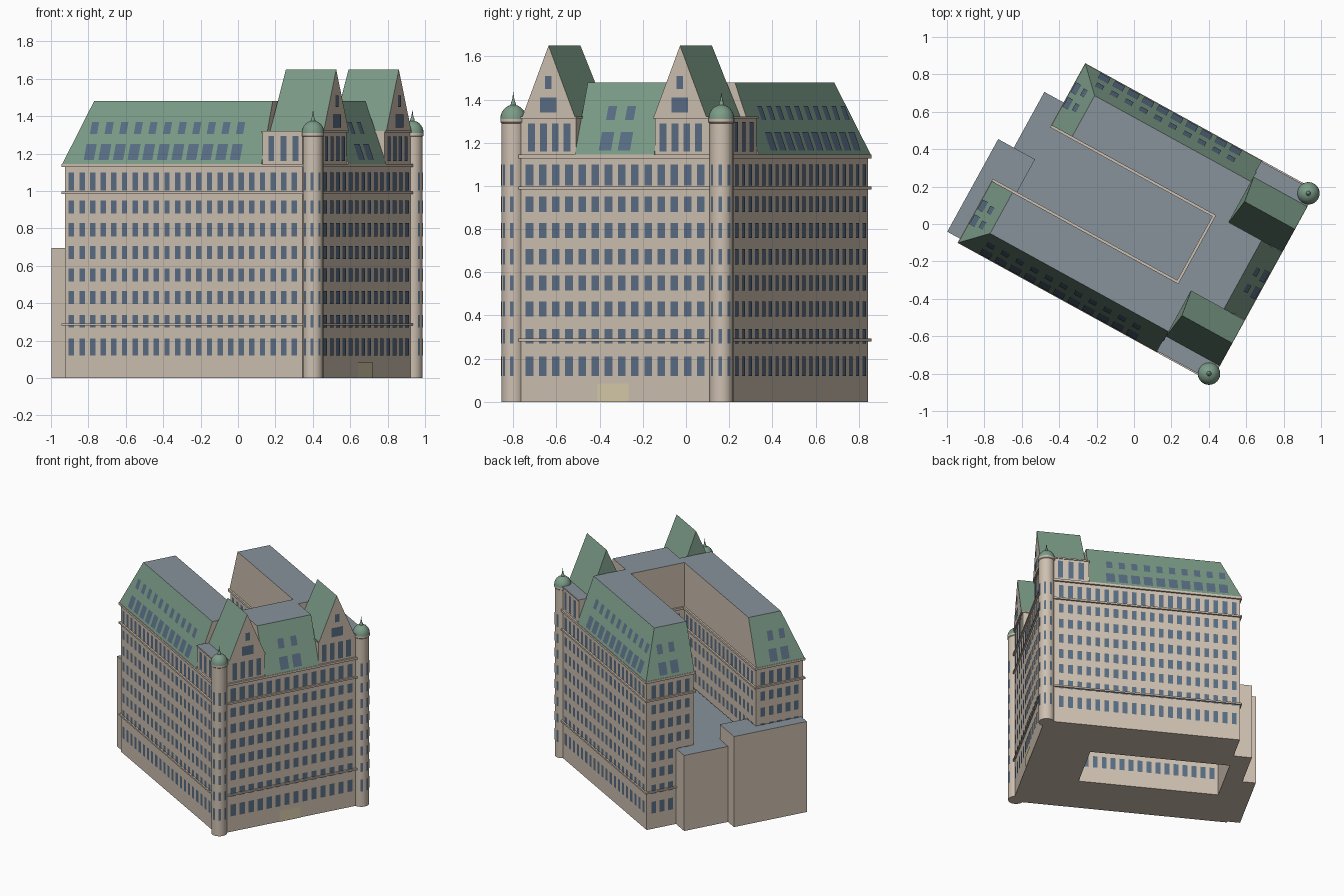
import bpy, bmesh, math
from mathutils import Vector

if "Cube" in bpy.data.objects:
    bpy.data.objects.remove(bpy.data.objects["Cube"])

TURN = math.radians(-28.8)   # whole building is turned on its plot


def material(name, r, g, b):
    m = bpy.data.materials.new(name)
    m.diffuse_color = (r, g, b, 1)
    m.use_nodes = True
    m.node_tree.nodes["Principled BSDF"].inputs["Base Color"].default_value = m.diffuse_color
    return m


WALL = material("stone", .62, .53, .44)
ROOF = material("flat_roof", .25, .29, .33)
GREEN = material("copper", .20, .33, .245)
GLASS = material("glass", .10, .155, .23)
DOOR = material("door", .68, .60, .40)


def finish(name, bm, mat=None, smooth=False):
    """mat=None colours faces by tilt: flat = grey, vertical = stone, sloped = copper"""
    me = bpy.data.meshes.new(name)
    for m in ([mat] if mat else [WALL, ROOF, GREEN]):
        me.materials.append(m)
    bm.normal_update()
    if not mat:
        for f in bm.faces:
            nz = f.normal.z
            f.material_index = 1 if nz > .95 else 0 if nz < .04 else 2
    bm.to_mesh(me)
    bm.free()
    ob = bpy.data.objects.new(name, me)
    ob.rotation_euler.z = TURN
    bpy.context.collection.objects.link(ob)
    if smooth:
        bpy.ops.object.select_all(action='DESELECT')
        ob.select_set(True)
        bpy.context.view_layer.objects.active = ob
        bpy.ops.object.shade_smooth_by_angle(angle=math.radians(40))
    return ob


def hull(name, pts, mat=None):
    bm = bmesh.new()
    vs = [bm.verts.new(p) for p in pts]
    bmesh.ops.convex_hull(bm, input=vs)
    bmesh.ops.dissolve_limit(bm, angle_limit=.01, verts=bm.verts, edges=bm.edges)
    bmesh.ops.recalc_face_normals(bm, faces=bm.faces)
    return finish(name, bm, mat)


def frustum(name, low, z0, high, z1, mat=None):
    """rectangles are (u0, u1, v0, v1)"""
    return hull(name, [(u, v, z) for r, z in ((low, z0), (high, z1))
                       for u in r[:2] for v in r[2:]], mat)


def box(name, rect, z0, z1, mat=None):
    return frustum(name, rect, z0, rect, z1, mat)


def outline(d):
    """U-shaped footprint grown by d"""
    return [(-.765 - d, -.53 - d), (.755 + d, -.53 - d), (.755 + d, .615 + d),
            (-.63 - d, .615 + d), (-.63 - d, .25 - d), (.36 - d, .25 - d),
            (.36 - d, -.165 + d), (-.765 - d, -.165 + d)]


def u_slab(name, d, z0, z1):
    bm = bmesh.new()
    f = bm.faces.new([bm.verts.new((u, v, z0)) for u, v in outline(d)])
    ext = bmesh.ops.extrude_face_region(bm, geom=[f])
    top = [g for g in ext["geom"] if isinstance(g, bmesh.types.BMVert)]
    bmesh.ops.translate(bm, verts=top, vec=(0, 0, z1 - z0))
    bmesh.ops.recalc_face_normals(bm, faces=bm.faces)
    return finish(name, bm, WALL)


def windows(name, a, b, n, rows, width, m0=0, m1=0, out=.004, lean=0, z0=0, mat=GLASS):
    """n columns of panes on the wall from a to b (outside on the right hand)"""
    bm = bmesh.new()
    a, b = Vector((*a, 0)), Vector((*b, 0))
    d = (b - a).normalized()
    nor = d.cross(Vector((0, 0, 1)))
    pitch = ((b - a).length - m0 - m1) / n
    for i in range(n):
        t = m0 + pitch * (i + .5)
        for lo, hi in rows:
            corners = ((-1, lo), (1, lo), (1, hi), (-1, hi))
            bm.faces.new([bm.verts.new(a + d * (t + s * width / 2)
                          + nor * (out - lean * (z - z0)) + Vector((0, 0, z)))
                          for s, z in corners])
    return finish(name, bm, mat)


def lathe(name, profile, centre, mat, sides=24):
    bm = bmesh.new()
    vs = [bm.verts.new((centre[0] + r, centre[1], z)) for r, z in profile]
    es = [bm.edges.new(p) for p in zip(vs, vs[1:])]
    bmesh.ops.spin(bm, geom=vs + es, cent=(*centre, 0), axis=(0, 0, 1),
                   angle=math.tau, steps=sides)
    bmesh.ops.remove_doubles(bm, verts=bm.verts, dist=1e-5)
    bmesh.ops.recalc_face_normals(bm, faces=bm.faces)
    return finish(name, bm, mat, True)


# Main U-shaped body and cornices
u_slab("main_walls", 0, 0, 1.14)
for i, (z0, z1) in enumerate(((.28, .292), (.984, .997), (1.128, 1.145))):
    u_slab(f"cornice_{i}", .013, z0, z1)

# Window grid on every wall of the U
ROWS = [(.12, .21), (.27, .338)] + [(z, z + .07) for z in (.395, .515, .637, .758, .88)] + [(1.003, 1.1)]
P = outline(0)
GRID = [("front", 22, .033, .01, .085), ("street", 14, .04, .085, .085),
        ("back", 20, .033, .085, .01), ("back_wing_end", 5, .037, .02, .02),
        ("court_back", 14, .033, .02, .02), ("court_end", 6, .033, .02, .02),
        ("court_front", 17, .033, .02, .02), ("front_wing_end", 5, .037, .02, .02)]
for i, (nm, n, w, m0, m1) in enumerate(GRID):
    windows(nm + "_windows", P[i], P[(i + 1) % 8], n, ROWS, w, m0, m1)

# Entrance on the street side
windows("entrance", (.755, -.05), (.755, .113), 1, [(0, .085)], .163, mat=DOOR)

# Mansard roofs: two wings and the street link
ZE, ZT = 1.145, 1.48
frustum("front_wing_roof", (-.775, .44, -.54, -.165), ZE, (-.65, .44, -.415, -.165), ZT)
frustum("back_wing_roof", (-.64, .44, .25, .625), ZE, (-.515, .44, .25, .50), ZT)
frustum("street_roof", (.36, .765, -.167, .252), ZE, (.36, .64, -.167, .252), ZT)
LOW, HIGH = [(1.165, 1.25)], [(1.305, 1.37)]
SLOPES = [("front", (-.66, -.53), (.32, -.53), 11, .062),
          ("back", (.33, .615), (-.56, .615), 10, .062),
          ("street", (.755, -.06), (.755, .14), 2, .065),
          ("front_end", (-.765, -.26), (-.765, -.44), 2, .06),
          ("back_end", (-.63, .53), (-.63, .35), 2, .06)]
for nm, a, b, n, w in SLOPES:
    for tag, rows, ww in (("low", LOW, w), ("high", HIGH, w * .7)):
        windows(f"{nm}_skylights_{tag}", a, b, n, rows, ww,
                out=.014, lean=.125 / (ZT - ZE), z0=ZE)

# Corner pavilions with steep gables
for nm, v0, v1, vc in (("front", -.53, -.167, -.305), ("back", .252, .615, .39)):
    box(nm + "_pavilion", (.44, .755, v0, v1), 1.14, 1.315)
    box(nm + "_pavilion_trim", (.434, .763, v0 - .006, v1 + .006), 1.312, 1.322)
    h = .139
    hull(nm + "_gable", [(.44, vc - h, 1.32), (.44, vc + h, 1.32), (.767, vc - h, 1.32),
                         (.767, vc + h, 1.32), (.46, vc, 1.65), (.767, vc, 1.65)])
    windows(nm + "_pavilion_street_windows", (.755, vc - .125), (.755, vc + .125), 4,
            [(1.16, 1.29)], .036)
    a, b = ((.46, v0), (.68, v0)) if v0 < 0 else ((.68, v1), (.46, v1))
    windows(nm + "_pavilion_side_windows", a, b, 3, [(1.16, 1.295)], .036)
    for tag, z0, z1, w in (("low", 1.34, 1.41, .088), ("high", 1.45, 1.51, .035)):
        windows(f"{nm}_gable_window_{tag}", (.767, vc - .1), (.767, vc + .1), 1, [(z0, z1)], w)

# Round corner towers with copper domes and finials
for nm, c, mid in (("front", (.737, -.508), -45), ("back", (.738, .593), 45)):
    lathe(nm + "_tower", [(0, 0), (.055, 0), (.055, 1.29), (.06, 1.295), (.06, 1.31), (0, 1.31)], c, WALL)
    dome = [(.06 * math.cos(t), 1.31 + .066 * math.sin(t))
            for t in (math.radians(k * 13) for k in range(7))]
    lathe(nm + "_dome", dome + [(.011, 1.385), (.006, 1.395), (0, 1.435)], c, GREEN)
    for k, off in enumerate((-67.5, -22.5, 22.5, 67.5)):
        t = math.radians(mid + off)
        n, s = Vector((math.cos(t), math.sin(t))), Vector((-math.sin(t), math.cos(t)))
        p = Vector(c) + n * .055
        windows(f"{nm}_tower_windows_{k}", p - s * .01, p + s * .01, 1, ROWS, .016, out=.001)

# Low annexes and the raised courtyard floor
box("large_annex", (-.855, -.63, -.517, .048), 0, .695)
box("small_annex", (-.76, -.63, .048, .388), 0, .58)
box("courtyard_floor", (-.63, .36, -.165, .25), .57, .58, ROOF)
